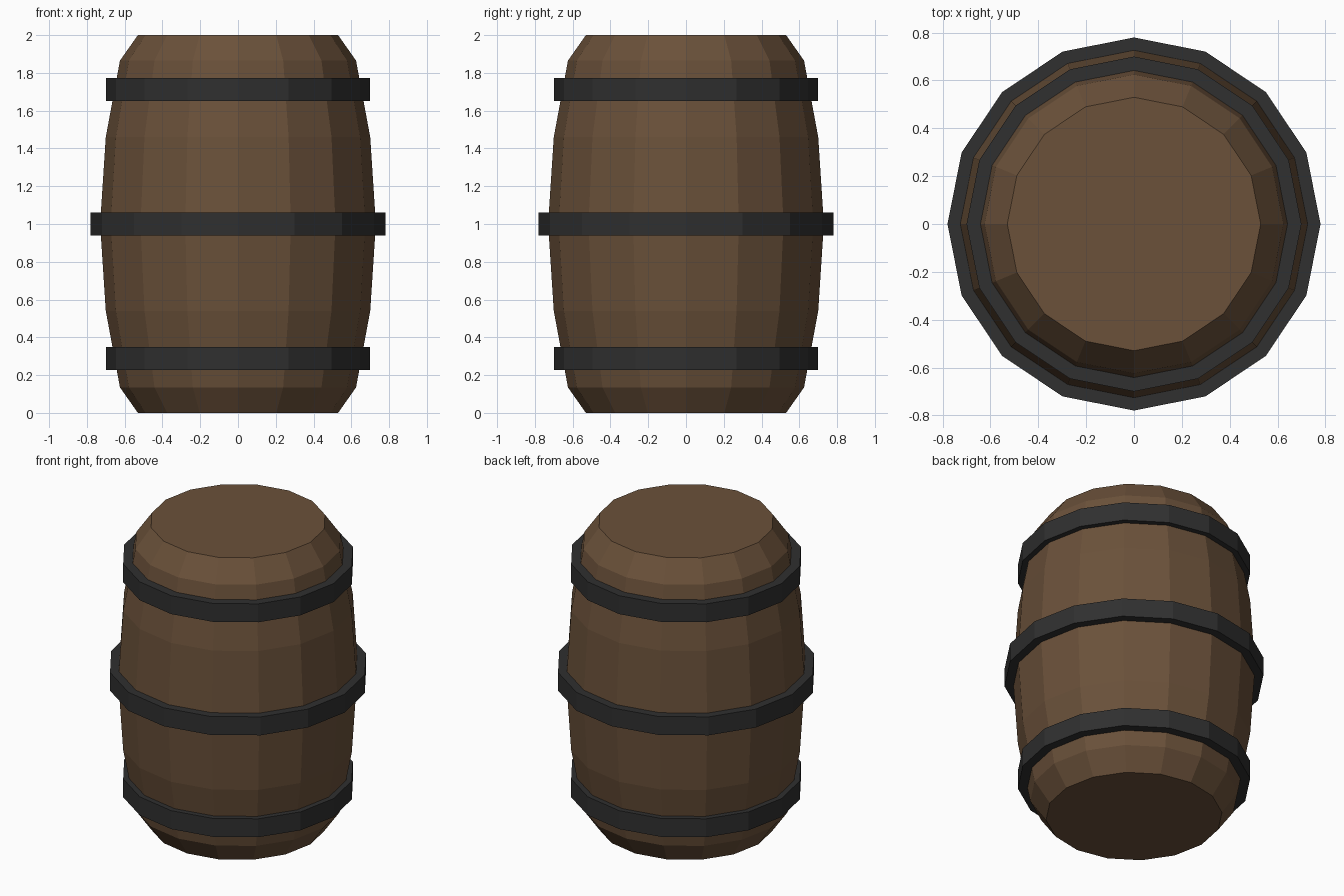
import bpy, bmesh, math

if "Cube" in bpy.data.objects:
    bpy.data.objects.remove(bpy.data.objects["Cube"])

SIDES = 16


def material(name, colour):
    m = bpy.data.materials.new(name)
    m.diffuse_color = (*colour, 1)
    m.use_nodes = True
    m.node_tree.nodes["Principled BSDF"].inputs["Base Color"].default_value = m.diffuse_color
    return m


def lathe(name, profile, mat, closed):
    """Spin an (r, z) profile, listed counter-clockwise, into a faceted solid."""
    bm = bmesh.new()
    rings = []
    for r, z in profile:
        rings.append([bm.verts.new((r * math.cos(a), r * math.sin(a), z))
                      for a in (2 * math.pi * i / SIDES for i in range(SIDES))])
    pairs = list(zip(rings, rings[1:]))
    if closed:
        pairs.append((rings[-1], rings[0]))
    for low, high in pairs:
        for i in range(SIDES):
            j = (i + 1) % SIDES
            bm.faces.new((low[i], low[j], high[j], high[i]))
    if not closed:  # flat end caps
        bm.faces.new(rings[0][::-1])
        bm.faces.new(rings[-1])
    bmesh.ops.recalc_face_normals(bm, faces=bm.faces)
    mesh = bpy.data.meshes.new(name)
    bm.to_mesh(mesh)
    bm.free()
    mesh.materials.append(mat)
    obj = bpy.data.objects.new(name, mesh)
    bpy.context.collection.objects.link(obj)
    return obj


wood = material("brown wood", (0.145, 0.082, 0.042))
iron = material("dark iron", (0.029, 0.029, 0.029))

# Bulging wooden body, symmetric about z = 1
half = [(0.53, 0.0), (0.625, 0.135), (0.70, 0.54)]
profile = half + [(0.73, 1.0)] + [(r, 2 - z) for r, z in reversed(half)]
lathe("barrel_body", profile, wood, False)

# Three iron hoops
for name, z, inner, outer in (("lower_hoop", 0.288, 0.635, 0.70),
                              ("middle_hoop", 1.0, 0.715, 0.78),
                              ("upper_hoop", 1.712, 0.635, 0.70)):
    h = 0.061
    lathe(name, [(inner, z - h), (outer, z - h), (outer, z + h), (inner, z + h)], iron, True)
